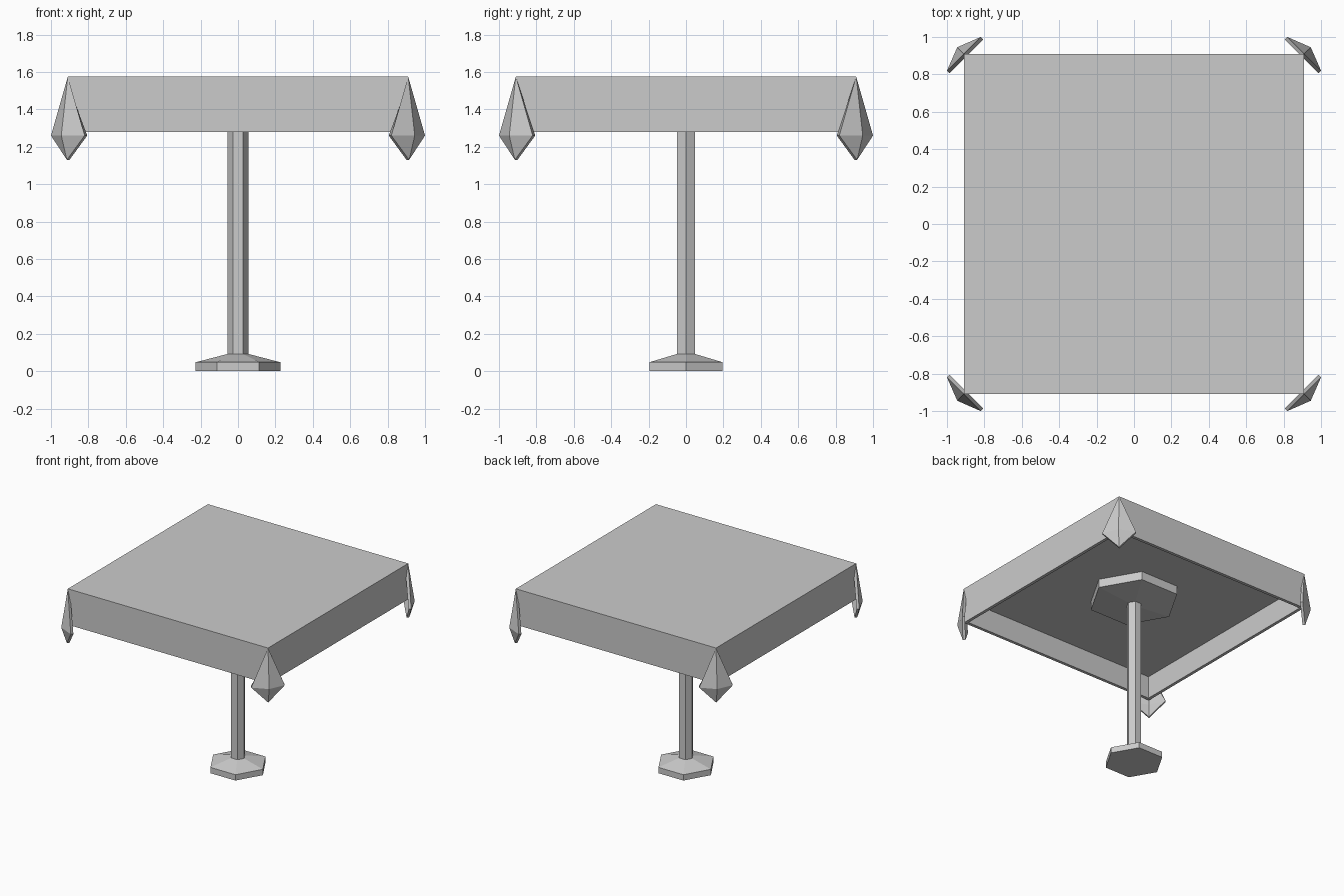
import bpy, bmesh, math

old = bpy.data.objects.get("Cube")
if old:
    bpy.data.objects.remove(old, do_unlink=True)

grey = bpy.data.materials.new("light_grey")
grey.use_nodes = True
colour = (0.6, 0.6, 0.6, 1)
grey.diffuse_color = colour
grey.node_tree.nodes["Principled BSDF"].inputs["Base Color"].default_value = colour


def finish(name, bm):
    bmesh.ops.recalc_face_normals(bm, faces=bm.faces[:])
    mesh = bpy.data.meshes.new(name)
    bm.to_mesh(mesh)
    bm.free()
    mesh.materials.append(grey)
    obj = bpy.data.objects.new(name, mesh)
    bpy.context.collection.objects.link(obj)
    return obj


def loft(name, profile, sides, turn=0.0):
    """Stack of regular rings given as (radius, height), capped at both ends."""
    bm = bmesh.new()
    rings = []
    for r, z in profile:
        angles = [turn + math.tau * i / sides for i in range(sides)]
        rings.append([bm.verts.new((r * math.cos(a), r * math.sin(a), z)) for a in angles])
    for low, high in zip(rings, rings[1:]):
        for i in range(sides):
            j = (i + 1) % sides
            bm.faces.new((low[i], low[j], high[j], high[i]))
    bm.faces.new(rings[0])
    bm.faces.new(rings[-1])
    return finish(name, bm)


# Hexagonal stand: foot, pole and the wider support plate under the top
loft("foot", [(0.226, 0), (0.226, 0.048), (0.056, 0.092)], 6)
loft("pole", [(0.056, 0.08), (0.056, 1.4)], 6)
loft("support_plate", [(0.056, 1.37), (0.345, 1.395), (0.345, 1.467)], 6)

# Square top with a hanging skirt, hollow underneath
half, inner = 0.91 * math.sqrt(2), 0.885 * math.sqrt(2)
loft("covered_top", [(inner, 1.465), (inner, 1.28), (half, 1.28), (half, 1.575)],
     4, math.pi / 4)

# Folded cloth points hanging at the four corners
OUTER = [(0.91, 0.91, 1.575), (0.82, 1.0, 1.26), (0.915, 0.915, 1.13),
         (1.0, 0.82, 1.26), (0.945, 0.945, 1.26)]
for side, sx in (("left", 1), ("right", -1)):
    for end, sy in (("front", -1), ("back", 1)):
        bm = bmesh.new()
        front = [bm.verts.new((x * sx, y * sy, z)) for x, y, z in OUTER]
        back = [bm.verts.new(((x - 0.014) * sx, (y - 0.014) * sy, min(z, 1.5)))
                for x, y, z in OUTER]
        for i in range(4):
            j = (i + 1) % 4
            bm.faces.new((front[i], front[j], front[4]))
            bm.faces.new((back[j], back[i], back[4]))
            bm.faces.new((front[j], front[i], back[i], back[j]))
        finish(f"{end}_{side}_cloth_point", bm)
